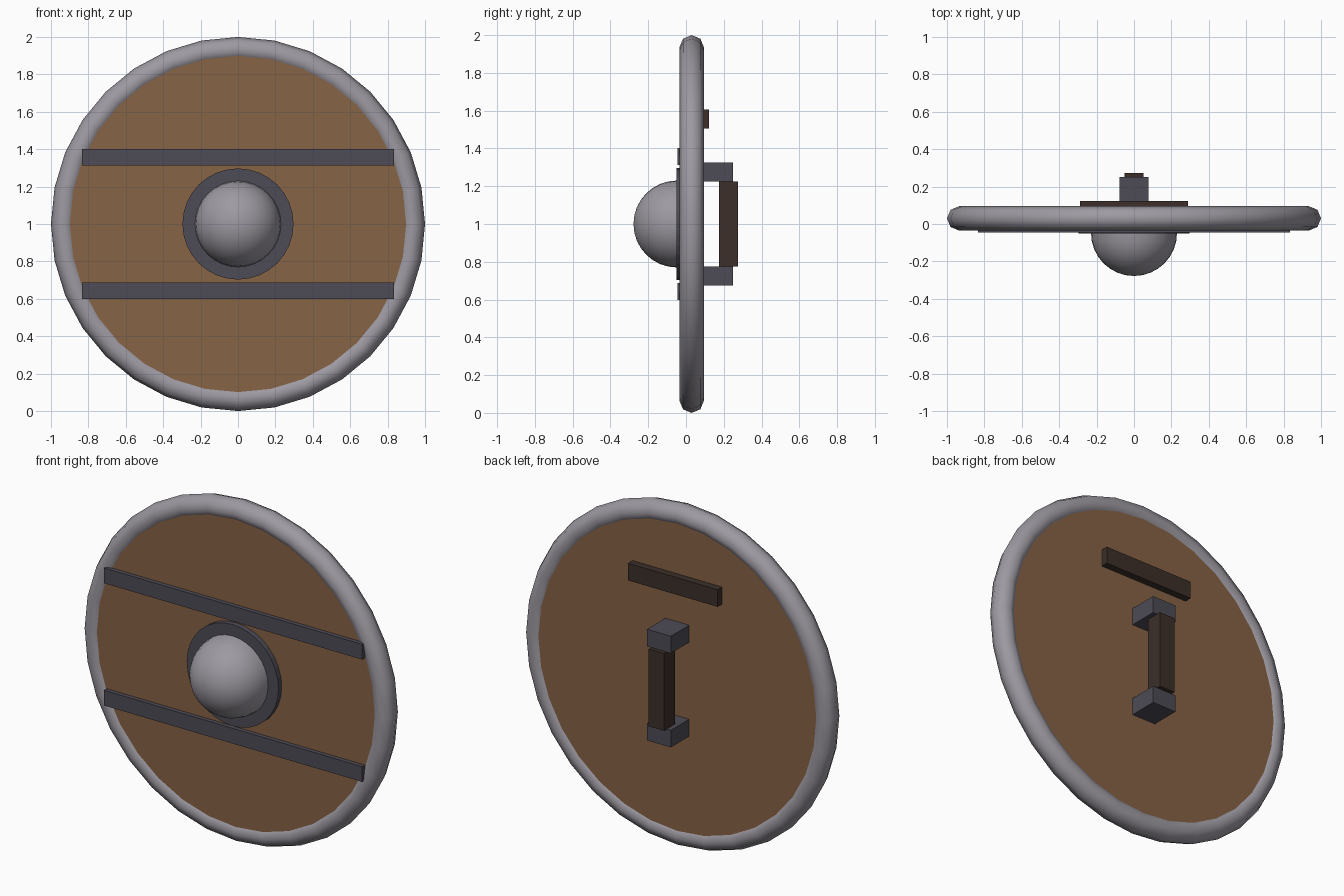
import bpy, bmesh, math
from mathutils import Matrix

if "Cube" in bpy.data.objects:
    bpy.data.objects.remove(bpy.data.objects["Cube"])


def material(name, rgb):
    m = bpy.data.materials.new(name)
    m.diffuse_color = (*rgb, 1)
    m.use_nodes = True
    m.node_tree.nodes["Principled BSDF"].inputs["Base Color"].default_value = m.diffuse_color
    return m


WOOD = material("wood", (0.24, 0.125, 0.06))
STEEL = material("steel", (0.34, 0.32, 0.36))
IRON = material("dark_iron", (0.075, 0.07, 0.09))
LEATHER = material("dark_leather", (0.045, 0.028, 0.022))
FACE_FRONT = Matrix.Rotation(math.radians(90), 4, 'X')  # local z -> -y
CZ = 1.0  # height of the shield centre


def finish(name, mat, smooth=False):
    ob = bpy.context.object
    ob.name = name
    ob.data.materials.append(mat)
    if smooth:
        bpy.ops.object.shade_smooth_by_angle(angle=math.radians(50))
    return ob


def box(name, mat, x, y, z):
    bpy.ops.mesh.primitive_cube_add(
        size=1, location=[(a + b) / 2 for a, b in (x, y, z)])
    ob = finish(name, mat)
    ob.scale = [b - a for a, b in (x, y, z)]
    bpy.ops.object.transform_apply(location=False, rotation=False, scale=True)
    return ob


def disc(name, mat, radius, y0, y1):
    bpy.ops.mesh.primitive_cylinder_add(
        vertices=32, radius=radius, depth=y1 - y0,
        location=(0, (y0 + y1) / 2, CZ), rotation=(math.pi / 2, 0, 0))
    return finish(name, mat)


# Wooden board and rounded metal rim
disc("shield_board", WOOD, 0.935, -0.02, 0.08)
bpy.ops.mesh.primitive_torus_add(
    major_segments=32, minor_segments=8, major_radius=0.935, minor_radius=0.065,
    location=(0, 0.03, CZ), rotation=(math.pi / 2, 0, 0))
finish("rim", STEEL, True)

# Central boss: flange and domed half sphere
disc("boss_flange", IRON, 0.297, -0.05, -0.02)
bm = bmesh.new()
bmesh.ops.create_uvsphere(bm, u_segments=32, v_segments=16, radius=0.23,
                          matrix=FACE_FRONT)
bmesh.ops.bisect_plane(bm, geom=bm.verts[:] + bm.edges[:] + bm.faces[:],
                       dist=1e-5, plane_co=(0, 0, 0), plane_no=(0, 1, 0),
                       clear_outer=True)
me = bpy.data.meshes.new("boss_dome")
bm.to_mesh(me)
bm.free()
dome = bpy.data.objects.new("boss_dome", me)
bpy.context.collection.objects.link(dome)
dome.location = (0, -0.048, CZ)
bpy.ops.object.select_all(action='DESELECT')
bpy.context.view_layer.objects.active = dome
dome.select_set(True)
finish("boss_dome", STEEL, True)

# Front bands and handle brackets, mirrored above and below the centre
for side, s in (("upper", 1), ("lower", -1)):
    def span(a, b):
        return sorted((CZ + s * a, CZ + s * b))
    box(side + "_band", IRON, (-0.835, 0.835), (-0.045, -0.01), span(0.313, 0.402))
    box(side + "_bracket", IRON, (-0.077, 0.077), (0.07, 0.25), span(0.225, 0.325))

# Hand grip and arm strap on the back
box("grip", LEATHER, (-0.05, 0.05), (0.174, 0.274), (CZ - 0.226, CZ + 0.226))
box("arm_strap", LEATHER, (-0.29, 0.29), (0.07, 0.122), (1.505, 1.605))
